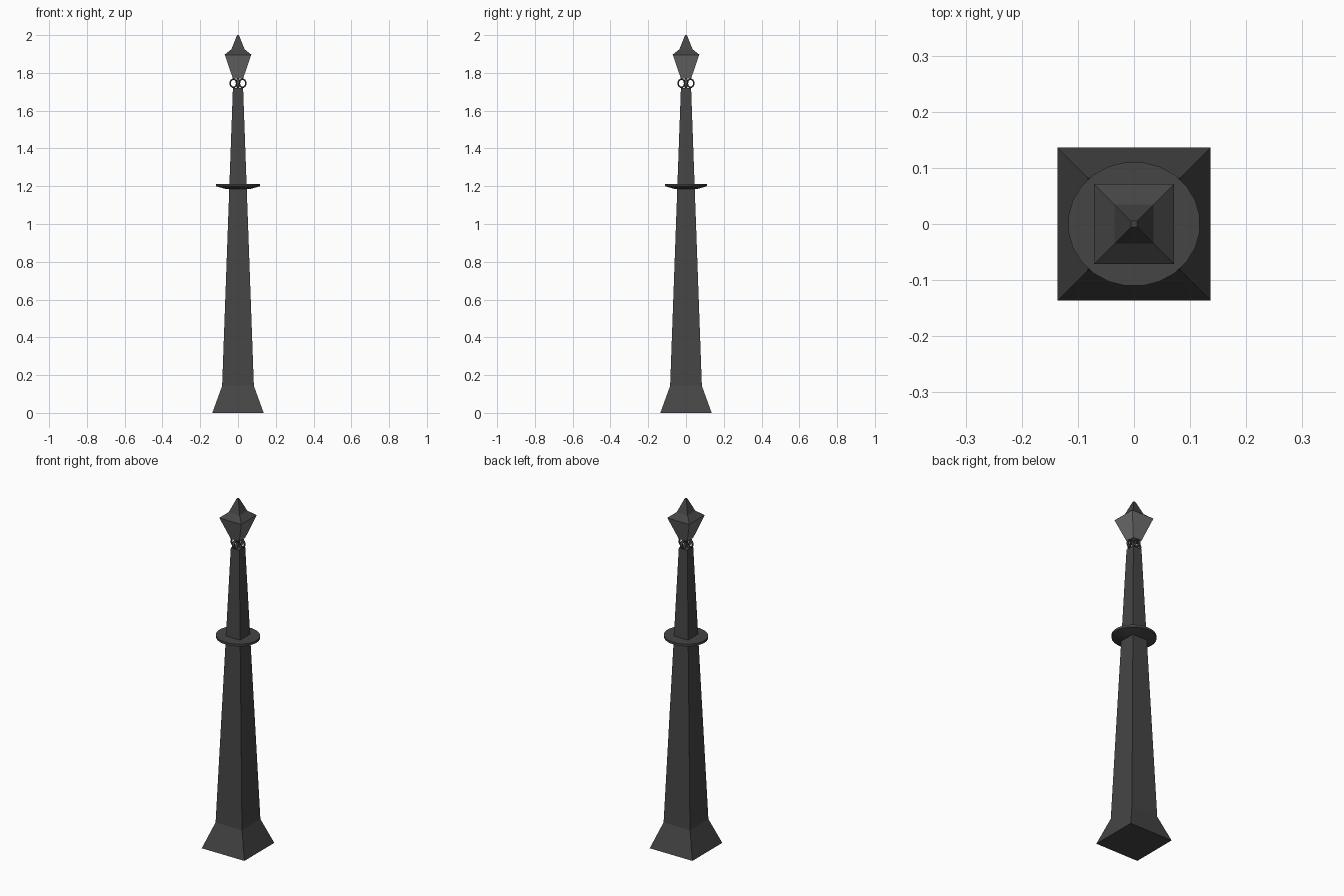
import bpy, bmesh, math
from mathutils import Matrix

if "Cube" in bpy.data.objects:
    bpy.data.objects.remove(bpy.data.objects["Cube"])


def material(name, rgb):
    m = bpy.data.materials.new(name)
    m.diffuse_color = (*rgb, 1)
    m.use_nodes = True
    m.node_tree.nodes["Principled BSDF"].inputs["Base Color"].default_value = m.diffuse_color
    return m


iron = material("dark_iron", (0.06, 0.06, 0.06))
glass = material("grey_glass", (0.16, 0.16, 0.16))


def finish(name, bm, mat):
    bmesh.ops.recalc_face_normals(bm, faces=bm.faces)
    me = bpy.data.meshes.new(name)
    bm.to_mesh(me)
    bm.free()
    me.materials.append(mat)
    ob = bpy.data.objects.new(name, me)
    bpy.context.collection.objects.link(ob)
    return ob


def loft(name, sections, sides, mat, sy=1.0):
    """Stack regular sections given as (half width or radius, z)."""
    bm = bmesh.new()
    k = math.sqrt(2) if sides == 4 else 1
    rings = []
    for r, z in sections:
        ring = []
        for i in range(sides):
            a = 2 * math.pi * (i + 0.5) / sides
            ring.append(bm.verts.new((r * k * math.cos(a), r * k * sy * math.sin(a), z)))
        rings.append(ring)
    for a, b in zip(rings, rings[1:]):
        for i in range(sides):
            j = (i + 1) % sides
            bm.faces.new((a[i], a[j], b[j], b[i]))
    bm.faces.new(rings[0])
    bm.faces.new(rings[-1])
    return finish(name, bm, mat)


# Flared foot and tapering square post
loft("post", [(0.136, 0), (0.084, 0.143), (0.027, 1.72)], 4, iron)

# Round collar with a bevelled underside
loft("collar", [(0.06, 1.184), (0.118, 1.2), (0.118, 1.213)], 24, iron, 0.94)

# Four upright scroll rings carrying the lantern
bm = bmesh.new()
for q in range(4):
    turn = Matrix.Rotation(q * math.pi / 2, 4, 'Z')
    n, m = 16, 6
    grid = []
    for i in range(n):
        a = 2 * math.pi * i / n
        row = []
        for j in range(m):
            b = 2 * math.pi * j / m
            ra, rz = 0.017 + 0.004 * math.cos(b), 0.0215 + 0.004 * math.cos(b)
            v = bm.verts.new((0.0245 + ra * math.cos(a), 0.008 * math.sin(b),
                              1.745 + rz * math.sin(a)))
            v.co = turn @ v.co
            row.append(v)
        grid.append(row)
    for i in range(n):
        for j in range(m):
            i2, j2 = (i + 1) % n, (j + 1) % m
            bm.faces.new((grid[i][j], grid[i2][j], grid[i2][j2], grid[i][j2]))
finish("scroll_rings", bm, iron)

# Lantern body and its stepped roof
loft("lantern_glass", [(0.027, 1.77), (0.07, 1.896)], 4, glass)
loft("lantern_roof", [(0.071, 1.896), (0.035, 1.925), (0.005, 2.0)], 4, iron)
